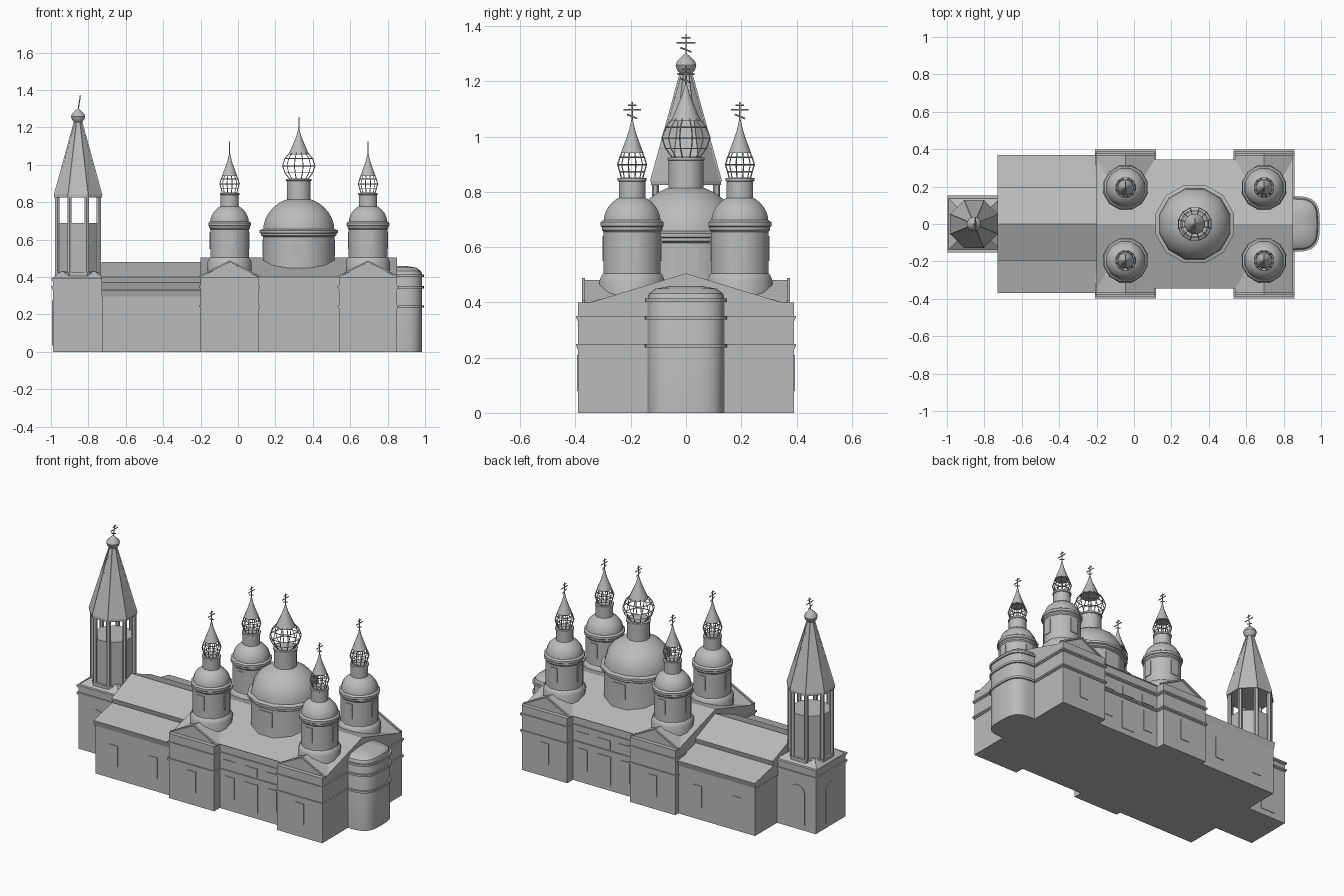
import bpy, bmesh
from math import sin, cos, pi, radians, copysign
from mathutils import Matrix, Vector

if "Cube" in bpy.data.objects:
    bpy.data.objects.remove(bpy.data.objects["Cube"])

stone = bpy.data.materials.new("stone_grey")
stone.use_nodes = True
GREY = (0.5, 0.5, 0.5, 1)
stone.diffuse_color = GREY
stone.node_tree.nodes["Principled BSDF"].inputs["Base Color"].default_value = GREY


def finish(name, bm, smooth=False):
    bmesh.ops.recalc_face_normals(bm, faces=bm.faces)
    mesh = bpy.data.meshes.new(name)
    bm.to_mesh(mesh)
    bm.free()
    mesh.materials.append(stone)
    ob = bpy.data.objects.new(name, mesh)
    bpy.context.collection.objects.link(ob)
    if smooth:
        bpy.ops.object.select_all(action='DESELECT')
        ob.select_set(True)
        bpy.context.view_layer.objects.active = ob
        bpy.ops.object.shade_smooth_by_angle(angle=radians(35))
    return ob


def loft(name, rings, smooth=False, caps=True):
    """Skin a stack of equal-sized closed rings."""
    bm = bmesh.new()
    rows = [[bm.verts.new(p) for p in ring] for ring in rings]
    n = len(rows[0])
    for a, b in zip(rows, rows[1:]):
        for i in range(n):
            j = (i + 1) % n
            bm.faces.new((a[i], a[j], b[j], b[i]))
    if caps:
        bm.faces.new(rows[0])
        bm.faces.new(rows[-1])
    return finish(name, bm, smooth)


def box(name, x0, x1, y0, y1, z0, z1):
    return loft(name, [[(x0, y0, z), (x1, y0, z), (x1, y1, z), (x0, y1, z)] for z in (z0, z1)])


def ridge_x(name, x0, x1, section):
    return loft(name, [[(x, y, z) for y, z in section] for x in (x0, x1)])


def ridge_y(name, y0, y1, section):
    return loft(name, [[(x, y, z) for x, z in section] for y in (y0, y1)])


def lathe(name, cx, cy, profile, n=12, smooth=True, caps=True):
    rings = [[(cx + r * cos(2 * pi * (i + .5) / n), cy + r * sin(2 * pi * (i + .5) / n), z)
              for i in range(n)] for r, z in profile]
    return loft(name, rings, smooth, caps)


def rod(name, a, b, r, n=6):
    a, b = Vector(a), Vector(b)
    bm = bmesh.new()
    place = Matrix.Translation((a + b) / 2) @ (b - a).to_track_quat('Z', 'Y').to_matrix().to_4x4()
    bmesh.ops.create_cone(bm, cap_ends=True, segments=n, radius1=r, radius2=r,
                          depth=(b - a).length, matrix=place)
    return finish(name, bm)


def cross(x, y, z, h, lean=0):
    top = x + lean
    rod("cross_post", (x, y, z), (top, y, z + h), .003)
    for f, half, tilt in ((.85, .2, 0), (.62, .42, 0), (.3, .25, .1)):
        px, pz, w, t = x + lean * f, z + h * f, h * half, h * tilt
        rod("cross_bar", (px, y - w, pz + t), (px, y + w, pz - t), .003)


# Main body: corner blocks, recessed middle, string courses
def banded_block(name, x0, x1, y, top, bands):
    box(name, x0, x1, -y, y, 0, top)
    for z in bands:
        box(name + "_course", x0 - .008, x1 + .008, -y - .008, y + .008, z, z + .009)
        box(name + "_course_lower", x0 - .004, x1 + .004, -y - .004, y + .004, z - .008, z)


BANDS = (.24, .342)
banded_block("west_block", -.2, .11, .39, .4, BANDS)
banded_block("east_block", .54, .85, .39, .4, BANDS)
banded_block("middle_block", .1, .55, .335, .4, BANDS)
ridge_x("main_roof", -.2, .85, [(-.345, .4), (0, .505), (.345, .4)])

# Corner pediments with raking edges
for x in (-.045, .695):
    ridge_y("pediment_roof", -.365, .365, [(x - .155, .4), (x, .48), (x + .155, .4)])
    for s in (-1, 1):
        ridge_y("raking_edge", s * .365, s * .376,
                [(x - .162, .397), (x, .48), (x + .162, .397), (x + .162, .406), (x, .489), (x - .162, .406)])


# Rounded apse with a shallow domed top
def apse_ring(scale, z):
    def soft(v):
        return copysign(abs(v) ** .6, v)
    ts = [-pi / 2 + pi * i / 16 for i in range(17)]
    return [(.845 + .14 * scale * soft(cos(t)) if abs(cos(t)) > 1e-6 else .845,
             .14 * scale * soft(sin(t)), z) for t in ts]


loft("apse", [apse_ring(s, z) for s, z in ((1, 0), (1, .41), (.95, .432), (.78, .45), (.35, .46))], True)
for z in BANDS + (.405,):
    loft("apse_course", [apse_ring(1.06, z - .004), apse_ring(1.06, z + .009)])

# Refectory: side aisles with lean-to roofs and a taller centre
box("aisles", -.725, -.2, -.36, .36, 0, .3)
ridge_x("aisle_roof", -.73, -.2, [(-.36, .295), (-.37, .33), (-.19, .37), (.19, .37), (.37, .33), (.36, .295)])
ridge_x("refectory_roof", -.73, -.17, [(-.185, .36), (-.195, .4), (0, .48), (.195, .4), (.185, .36)])

# Bell tower
TX = -.855
banded_block("tower_base", -.99, -.722, .145, .39, (.342, .387))
loft("tower_base_roof", [[(TX + a * w, b * w, z) for a, b in ((-1, -1), (1, -1), (1, 1), (-1, 1))]
                         for w, z in ((.136, .396), (.09, .43))])
lathe("belfry_wall", TX, 0, [(.118, .4), (.118, .69)], 8, False)
lathe("belfry_foot", TX, 0, [(.133, .4), (.133, .425)], 8, False)
lathe("tent_roof", TX, 0, [(.138, .825), (.138, .84), (.018, 1.235)], 8, False)
for i in range(8):
    c, s = cos(pi * (i + .5) / 4), sin(pi * (i + .5) / 4)
    rod("belfry_column", (TX + .12 * c, .12 * s, .4), (TX + .12 * c, .12 * s, .83), .013)
    rod("tent_rib", (TX + .136 * c, .136 * s, .838), (TX + .018 * c, .018 * s, 1.235), .005, 4)
lathe("tower_finial", TX, 0, [(.018, 1.225), (.033, 1.24), (.039, 1.258), (.034, 1.272), (.018, 1.287), (.004, 1.3)])
cross(TX, 0, 1.29, .08, .012)


# Domed drums with wire-frame onions
def cupola(label, x, y, base, drum_r, z0, cornice, dome_h, neck_r, neck_top, cage, cone_r, cone, tip, cross_top):
    lathe(label + "_drum", x, y, base + [(drum_r, z0), (drum_r, cornice)])
    k = drum_r * 1.1
    lathe(label + "_cornice", x, y, [(drum_r, cornice - .025), (k * .96, cornice - .018), (k * .96, cornice - .008),
                                     (k, cornice - .004), (k, cornice + .01), (drum_r, cornice + .018)])
    arc = [pi / 2 * i / 8 for i in range(8)]
    lathe(label + "_dome", x, y, [(drum_r * cos(t), cornice + .01 + dome_h * sin(t)) for t in arc])
    lathe(label + "_neck", x, y, [(neck_r, cornice + dome_h * .8), (neck_r, neck_top - .012),
                                  (neck_r * 1.08, neck_top - .01), (neck_r * 1.08, neck_top)])
    h = cone - neck_top
    onion = lathe(label + "_onion_frame", x, y,
                  [(neck_r * .8, neck_top), (cage * .85, neck_top + h * .22), (cage, neck_top + h * .48),
                   (cage * .85, neck_top + h * .75), (cone_r, cone)], 12, False, False)
    wire = onion.modifiers.new("bars", 'WIREFRAME')
    wire.thickness = .005
    lathe(label + "_spire", x, y, [(cone_r * 1.25, cone - h * .1), (cone_r * .75, cone + (tip - cone) * .3),
                                   (cone_r * .35, cone + (tip - cone) * .65), (.003, tip)])
    cross(x, y, tip - .01, cross_top - tip + .01)
    # Drum window plates on four sides
    for dx, dy in ((1, 0), (-1, 0), (0, 1), (0, -1)):
        px, py, w = x + dx * drum_r * .966, y + dy * drum_r * .966, drum_r * .22
        hx, hy = (.004, w) if dx else (w, .004)
        box(label + "_window", px - hx, px + hx, py - hy, py + hy, cornice - .13, cornice - .04)


cupola("central", .325, 0, [(.2, .4)], .197, .45, .64, .175, .065, .925, .09, .045, 1.07, 1.19, 1.255)
for cx in (-.045, .695):
    for cy in (-.195, .195):
        cupola("corner", cx, cy, [(.122, .39), (.122, .48), (.113, .5)], .107, .505, .68,
               .1, .05, .85, .054, .034, .95, 1.06, 1.125)


# Window and door plates on both long walls
def wall_plates(name, xs, wall, half, z0, z1):
    for x in xs:
        for s in (-1, 1):
            y0, y1 = sorted((s * (wall - .001), s * (wall + .004)))
            box(name, x - half, x + half, y0, y1, z0, z1)


wall_plates("door", (.325,), .335, .045, .035, .21)
wall_plates("middle_window", (.18, .47), .335, .03, .08, .21)
wall_plates("upper_window", (.18, .325, .47), .335, .042, .255, .31)
wall_plates("corner_window", (-.045, .695), .39, .03, .08, .21)
wall_plates("aisle_window", (-.6, -.33), .36, .03, .08, .21)

# Arched tower openings
arch = [(-.05, .035), (.05, .035)] + [(.05 * cos(pi * i / 10), .225 + .05 * sin(pi * i / 10)) for i in range(11)]
for s in (-1, 1):
    ridge_y("tower_arch", s * .144, s * .149, [(TX - .01 + a, z) for a, z in arch])
ridge_x("tower_west_arch", -.994, -.989, arch)
